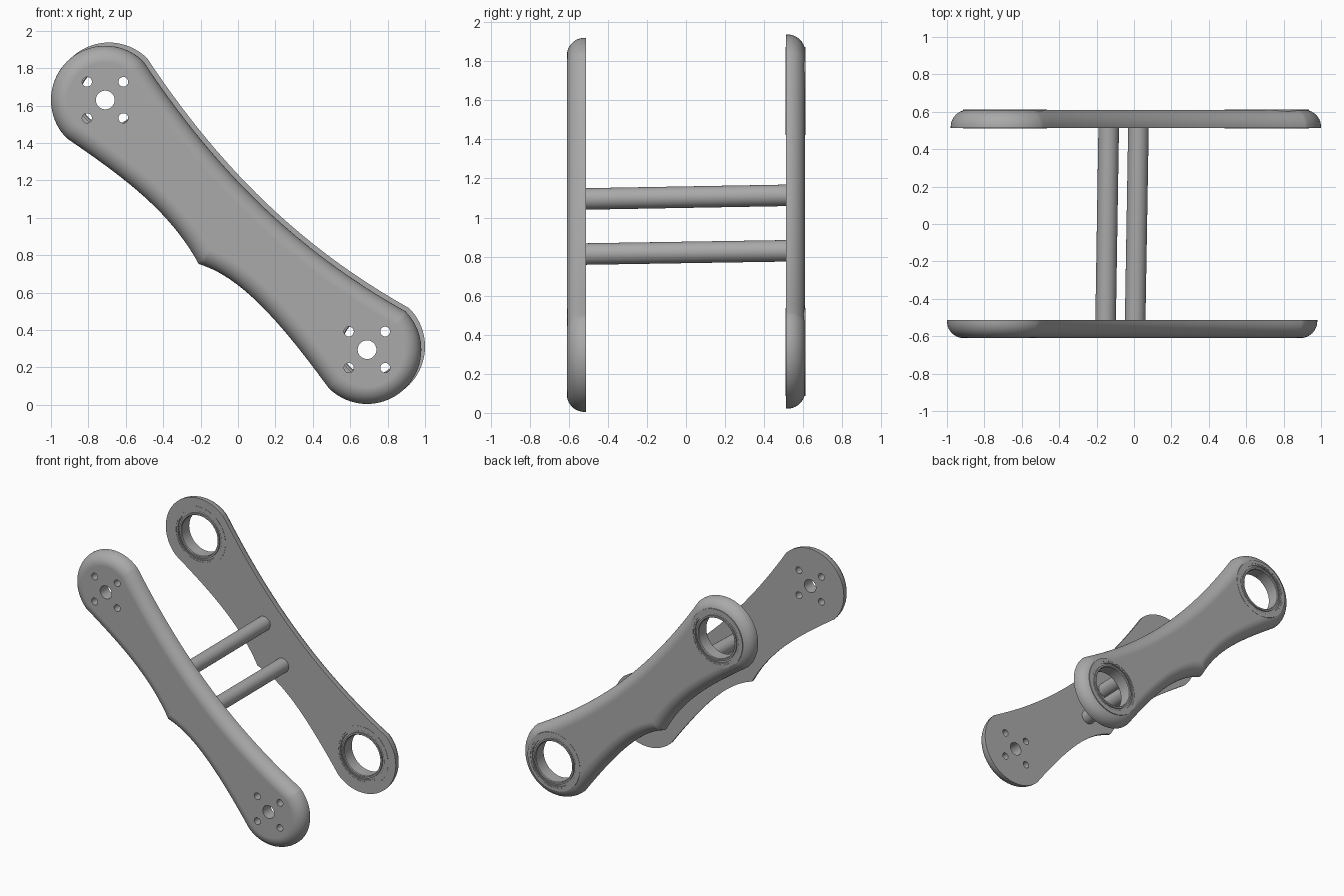
import bpy, bmesh
from math import sin, cos, pi, radians
from mathutils import Vector, Matrix

if "Cube" in bpy.data.objects:
    bpy.data.objects.remove(bpy.data.objects["Cube"])

grey = bpy.data.materials.new("plain grey")
grey.use_nodes = True
grey.diffuse_color = (0.4, 0.4, 0.4, 1)
grey.node_tree.nodes["Principled BSDF"].inputs["Base Color"].default_value = (0.4, 0.4, 0.4, 1)

UPPER, LOWER, END_R = Vector((-0.71, 1.63)), Vector((0.69, 0.295)), 0.29
SHIFT = Vector((0.02, 0.017))      # offset of the back plate
INNER, THICK, ROUND = 0.512, 0.098, 0.09


def make(name, bm):
    bmesh.ops.recalc_face_normals(bm, faces=bm.faces)
    mesh = bpy.data.meshes.new(name)
    bm.to_mesh(mesh)
    bm.free()
    mesh.materials.append(grey)
    ob = bpy.data.objects.new(name, mesh)
    bpy.context.collection.objects.link(ob)
    return ob


def activate(ob):
    bpy.ops.object.select_all(action='DESELECT')
    ob.select_set(True)
    bpy.context.view_layer.objects.active = ob


def smooth(ob):
    activate(ob)
    bpy.ops.object.shade_smooth_by_angle(angle=radians(32))


def arc(c, a0, a1, n=40):
    return [c + END_R * Vector((cos(radians(a0 + (a1 - a0) * i / n)),
                                sin(radians(a0 + (a1 - a0) * i / n)))) for i in range(n + 1)]


def bezier(a, b, c, d, n=24):
    a, b, c, d = map(Vector, (a, b, c, d))
    ts = [i / n for i in range(1, n)]
    return [a * (1-t)**3 + b * 3*t*(1-t)**2 + c * 3*t*t*(1-t) + d * t**3 for t in ts]


def outline():
    top, bottom = arc(UPPER, 45, 225), arc(LOWER, 225, 405)
    cusp = Vector((-0.21, 0.753))
    return (top + bezier(top[-1], (-0.6, 1.21), (-0.36, 1.03), cusp) + [cusp]
            + bezier(cusp, (0.0, 0.69), (0.2, 0.48), bottom[0]) + bottom
            + bezier(bottom[-1], (0.25, 0.86), (-0.17, 1.33), top[0]))


def inset(pts, d):
    """Move a counter-clockwise loop inwards by d with mitred corners."""
    out = []
    for i, p in enumerate(pts):
        e0 = (p - pts[i - 1]).normalized()
        e1 = (pts[(i + 1) % len(pts)] - p).normalized()
        n0, n1 = Vector((-e0.y, e0.x)), Vector((-e1.y, e1.x))
        out.append(p + (n0 + n1) * d / (1 + n0.dot(n1)))
    return out


def plate(name, side, shift, holes):
    """Plate with a flat inner face, a rounded outer rim and drilled ends."""
    pts = [p + shift for p in outline()]
    levels = [(0, 0)]
    for i in range(11):
        a = i / 10 * pi / 2
        levels.append((ROUND * (1 - cos(a)), THICK - ROUND + ROUND * sin(a)))
    bm = bmesh.new()
    rings = [[bm.verts.new((p.x, side * (INNER + h), p.y)) for p in inset(pts, d)]
             for d, h in levels]
    n = len(pts)
    for r0, r1 in zip(rings, rings[1:]):
        for i in range(n):
            bm.faces.new((r0[i], r0[(i+1) % n], r1[(i+1) % n], r1[i]))
    bm.faces.new(rings[0])
    bm.faces.new(rings[-1])
    ob = make(name, bm)

    # drill the holes
    cut = bmesh.new()
    for c, r in holes:
        m = Matrix.Translation((c.x, side * (INNER + THICK / 2), c.y)) @ Matrix.Rotation(pi/2, 4, 'X')
        bmesh.ops.create_cone(cut, cap_ends=True, segments=48, radius1=r, radius2=r,
                              depth=0.4, matrix=m)
    cutter = make(name + "_cutter", cut)
    cutter.hide_render = True
    mod = ob.modifiers.new("holes", 'BOOLEAN')
    mod.operation, mod.solver, mod.object = 'DIFFERENCE', 'EXACT', cutter
    activate(ob)
    bpy.ops.object.modifier_apply(modifier=mod.name)
    bpy.data.objects.remove(cutter)
    smooth(ob)
    ob.modifiers.new("even shading", 'WEIGHTED_NORMAL').keep_sharp = True


def bearing(name, c):
    """Stepped ring seated in one end of the back plate."""
    half = [(0.155, 0.046), (0.16, 0.051), (0.172, 0.051), (0.172, 0.040), (0.186, 0.040),
            (0.186, 0.047), (0.2, 0.047), (0.2, 0.051), (0.225, 0.051), (0.225, 0.046)]
    profile = half + [(r, -y) for r, y in reversed(half)]
    bm = bmesh.new()
    n, mid = 64, INNER + THICK / 2
    rings = [[bm.verts.new((c.x + r * cos(2*pi*k/n), mid + y, c.y + r * sin(2*pi*k/n)))
              for k in range(n)] for r, y in profile]
    for r0, r1 in zip(rings, rings[1:] + rings[:1]):
        for k in range(n):
            bm.faces.new((r0[k], r0[(k+1) % n], r1[(k+1) % n], r1[k]))
    smooth(make(name, bm))


def rod(name, a, b):
    a, b = Vector(a), Vector(b)
    m = Matrix.Translation((a + b) / 2) @ (b - a).to_track_quat('Z', 'Y').to_matrix().to_4x4()
    bm = bmesh.new()
    bmesh.ops.create_cone(bm, cap_ends=True, segments=48, radius1=0.055, radius2=0.055,
                          depth=(b - a).length, matrix=m)
    smooth(make(name, bm))


# front plate: a centre hole and four screw holes at each end
front_holes = []
for c in (UPPER, LOWER):
    front_holes.append((c, 0.05))
    front_holes += [(c + Vector((sx, sz)) * 0.097, 0.026) for sx in (-1, 1) for sz in (-1, 1)]
plate("front_plate", -1, Vector((0, 0)), front_holes)

# back plate: a bearing at each end
ends = [UPPER + SHIFT, LOWER + SHIFT]
plate("back_plate", 1, SHIFT, [(c, 0.19) for c in ends])
bearing("upper_bearing", ends[0])
bearing("lower_bearing", ends[1])

# crossing rods between the plates
rod("upper_rod", (-0.152, -0.53, 1.095), (-0.135, 0.53, 1.114))
rod("lower_rod", (0.006, -0.53, 0.813), (0.024, 0.53, 0.830))
